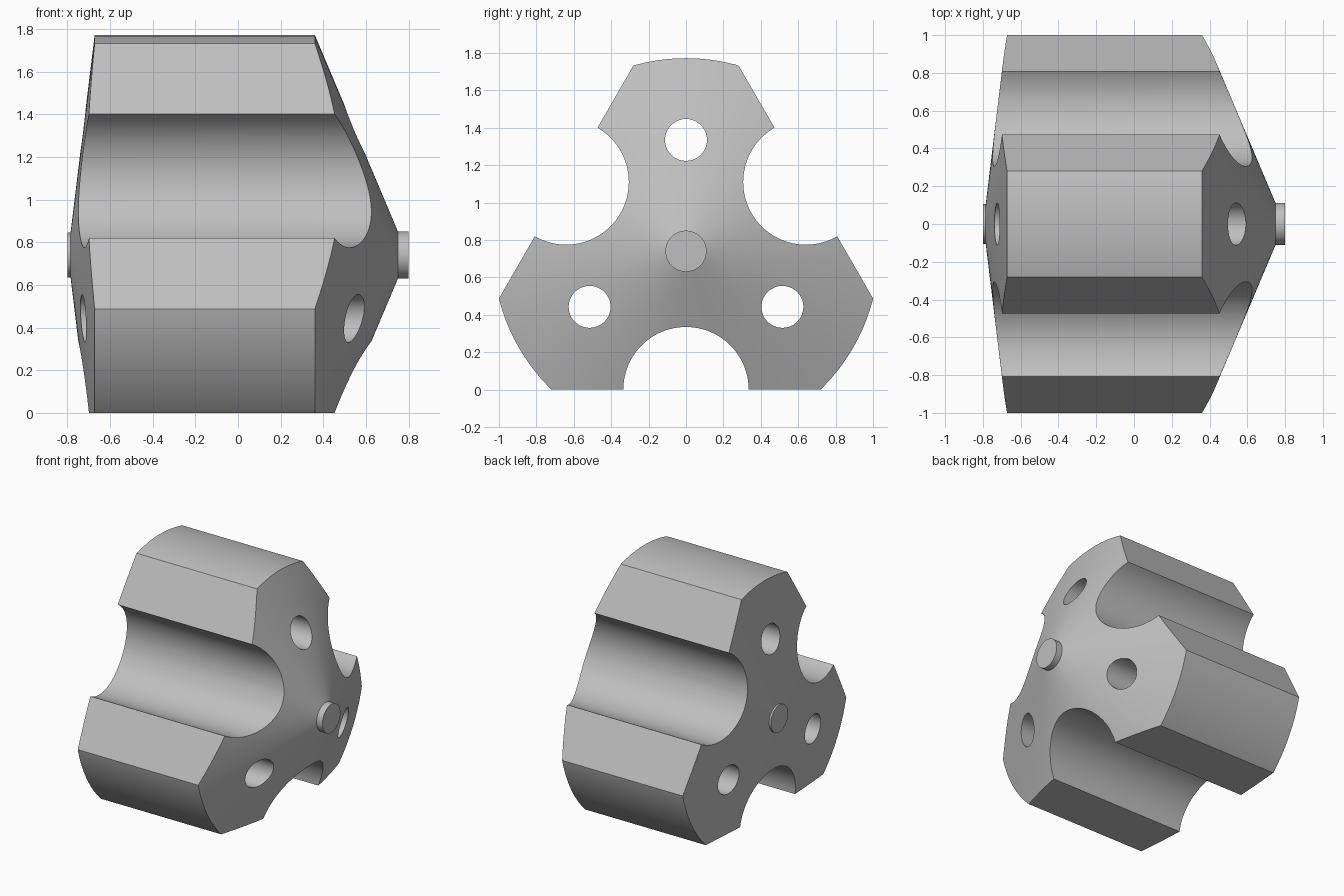
import bpy
import bmesh
from math import cos, sin, radians, tau

cube = bpy.data.objects.get("Cube")
if cube:
    bpy.data.objects.remove(cube)

AXIS_Z = 0.74      # height of the drum axis, also the distance to each flat
SEGMENTS = 120

grey = bpy.data.materials.new("mid grey")
grey.use_nodes = True
colour = (0.52, 0.52, 0.52, 1)
grey.diffuse_color = colour
grey.node_tree.nodes["Principled BSDF"].inputs["Base Color"].default_value = colour


def turned(name, profile, sides=SEGMENTS, y=0.0, z=AXIS_Z):
    """Solid of revolution along x from (x, radius) points, first point at +z."""
    bm = bmesh.new()
    rings = []
    for x, r in profile:
        angles = [radians(90) + tau * i / sides for i in range(sides)]
        rings.append([bm.verts.new((x, y + r * cos(a), z + r * sin(a))) for a in angles])
    for a, b in zip(rings, rings[1:]):
        for i in range(sides):
            j = (i + 1) % sides
            bm.faces.new((a[i], a[j], b[j], b[i]))
    bm.faces.new(rings[0])
    bm.faces.new(rings[-1])
    bmesh.ops.recalc_face_normals(bm, faces=bm.faces)
    mesh = bpy.data.meshes.new(name)
    bm.to_mesh(mesh)
    bm.free()
    mesh.materials.append(grey)
    obj = bpy.data.objects.new(name, mesh)
    bpy.context.collection.objects.link(obj)
    return obj


def cut(target, tool, operation):
    """Apply a boolean and discard the tool."""
    tool.hide_render = True
    mod = target.modifiers.new("cut", "BOOLEAN")
    mod.operation = operation
    mod.solver = "EXACT"
    mod.object = tool
    bpy.context.view_layer.objects.active = target
    bpy.ops.object.modifier_apply(modifier=mod.name)
    bpy.data.objects.remove(tool)


# Drum with conical ends and a small round boss at each end
body = turned("three_lobed_body", [
    (-0.80, 0.105), (-0.785, 0.105), (-0.672, 1.032),
    (0.36, 1.032), (0.75, 0.11), (0.80, 0.11)])

# Three flats
cut(body, turned("flats", [(-1, 2 * AXIS_Z), (1, 2 * AXIS_Z)], sides=3), "INTERSECT")

# A round groove along each flat and a through hole in each lobe
for k in range(3):
    groove_angle = radians(-90 + 120 * k)
    hole_angle = radians(90 + 120 * k)
    for name, angle, dist, r in (("groove", groove_angle, AXIS_Z, 0.335),
                                 ("hole", hole_angle, 0.595, 0.112)):
        tool = turned(name, [(-1, r), (1, r)], sides=96,
                      y=dist * cos(angle), z=AXIS_Z + dist * sin(angle))
        cut(body, tool, "DIFFERENCE")

# Smooth curved walls, crisp edges
bpy.ops.object.select_all(action="DESELECT")
body.select_set(True)
bpy.context.view_layer.objects.active = body
bpy.ops.object.shade_smooth_by_angle(angle=radians(20))
